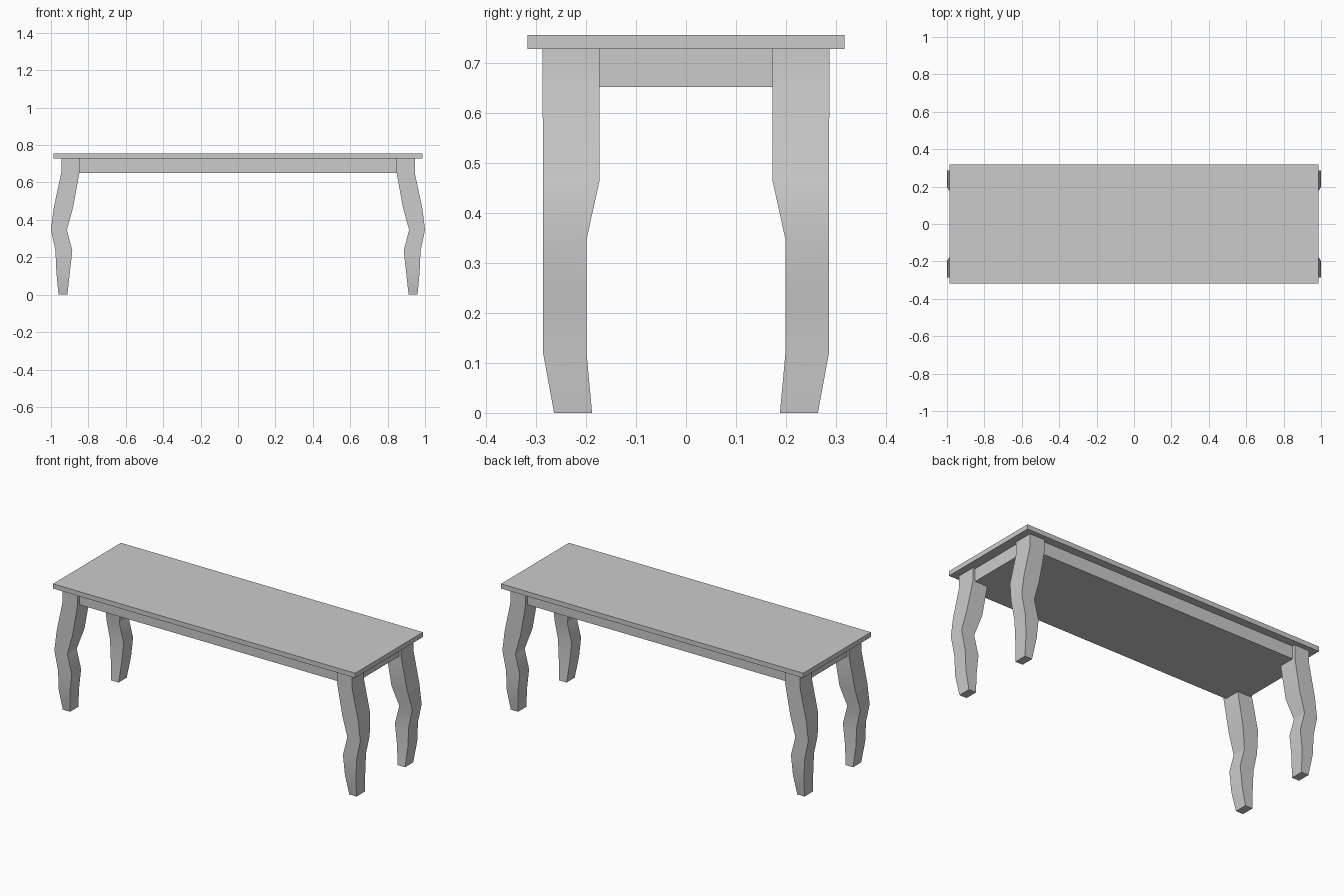
import bpy, bmesh

if "Cube" in bpy.data.objects:
    bpy.data.objects.remove(bpy.data.objects["Cube"])

# Leg cross-sections: z, outer x, inner x, outer y, inner y
LEG = [
    (0.000, 0.960, 0.912, 0.264, 0.188),
    (0.120, 0.971, 0.899, 0.286, 0.199),
    (0.235, 0.976, 0.886, 0.286, 0.199),
    (0.347, 1.000, 0.915, 0.286, 0.199),
    (0.465, 0.985, 0.882, 0.286, 0.173),
    (0.652, 0.945, 0.848, 0.287, 0.173),
    (0.729, 0.945, 0.848, 0.287, 0.173),
]


def finish(name, bm):
    bmesh.ops.recalc_face_normals(bm, faces=bm.faces)
    mesh = bpy.data.meshes.new(name)
    bm.to_mesh(mesh)
    bm.free()
    obj = bpy.data.objects.new(name, mesh)
    bpy.context.collection.objects.link(obj)
    return obj


def box(name, x, y, z0, z1):
    bm = bmesh.new()
    bmesh.ops.create_cube(bm, size=1)
    for v in bm.verts:
        v.co.x *= 2 * x
        v.co.y *= 2 * y
        v.co.z = z1 if v.co.z > 0 else z0
    return finish(name, bm)


def leg(name, sx, sy):
    bm = bmesh.new()
    rings = []
    for z, xo, xi, yo, yi in LEG:
        corners = [(xo, yo), (xi, yo), (xi, yi), (xo, yi)]
        rings.append([bm.verts.new((sx * x, sy * y, z)) for x, y in corners])
    for a, b in zip(rings, rings[1:]):
        for i in range(4):
            j = (i + 1) % 4
            bm.faces.new((a[i], a[j], b[j], b[i]))
    bm.faces.new(rings[0])
    bm.faces.new(rings[-1])
    obj = finish(name, bm)
    bpy.ops.object.select_all(action='DESELECT')
    obj.select_set(True)
    bpy.context.view_layer.objects.active = obj
    bpy.ops.object.shade_smooth_by_angle()


# Top board and the recessed apron block beneath it
box("table_top", 0.987, 0.317, 0.728, 0.756)
box("apron", 0.93, 0.27, 0.652, 0.728)

# Four curved legs
for sx, side in ((-1, "left"), (1, "right")):
    for sy, end in ((-1, "front"), (1, "back")):
        leg(f"{end}_{side}_leg", sx, sy)
